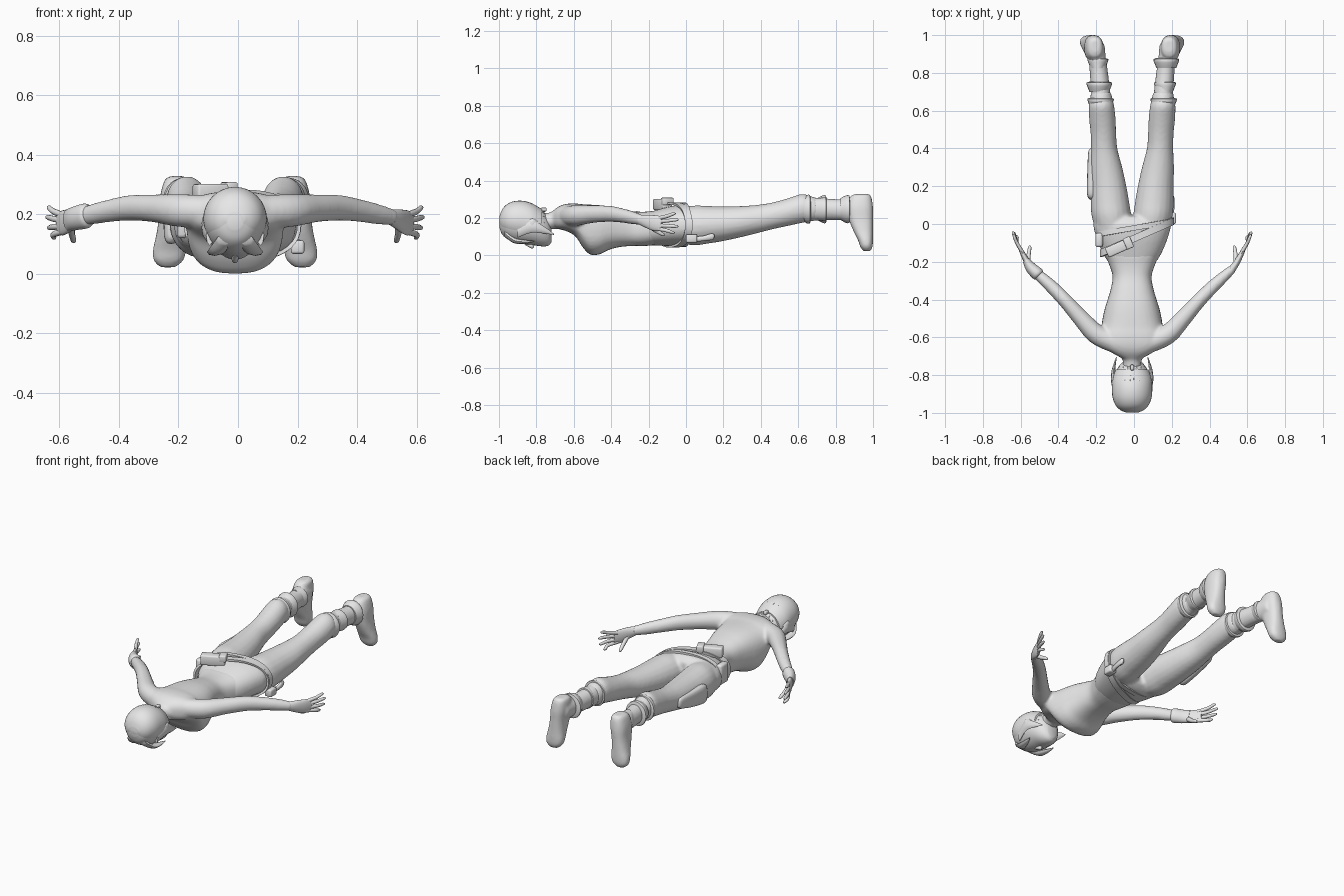
import bpy, bmesh, math
from mathutils import Vector, Matrix

CX = -0.01          # body centre line
grey = bpy.data.materials.new("plain_grey")
grey.diffuse_color = (0.8, 0.8, 0.8, 1)


def smooth_path(pts, steps):
    """Catmull-Rom interpolation of section tuples."""
    out = []
    for i in range(len(pts) - 1):
        a, b, c, d = (pts[max(i - 1, 0)], pts[i], pts[i + 1], pts[min(i + 2, len(pts) - 1)])
        for k in range(steps):
            t = k / steps
            out.append([0.5 * (2 * q + (r - p) * t + (2 * p - 5 * q + 4 * r - s) * t * t
                        + (3 * q - p - 3 * r + s) * t ** 3) for p, q, r, s in zip(a, b, c, d)])
    return out + [list(pts[-1])]


def loft(bm, pts, side=1, axis=None, up=(0, 0, 1), power=2.0, n=20, steps=4):
    """Tube through (x, y, z, half width, half height) sections."""
    path = smooth_path(pts, steps)
    pos = [Vector((CX + side * p[0], p[1], p[2])) for p in path]
    rings = []
    for i, p in enumerate(path):
        t = Vector(axis) if axis else pos[min(i + 1, len(pos) - 1)] - pos[max(i - 1, 0)]
        u = t.normalized().cross(Vector(up)).normalized()
        v = u.cross(t.normalized())
        ring = []
        for k in range(n):
            c, s = math.cos(2 * math.pi * k / n), math.sin(2 * math.pi * k / n)
            c = math.copysign(abs(c) ** (2 / power), c)
            s = math.copysign(abs(s) ** (2 / power), s)
            ring.append(bm.verts.new(pos[i] + u * c * max(p[3], 0.002) + v * s * max(p[4], 0.002)))
        rings.append(ring)
    for r, q in zip(rings, rings[1:]):
        for k in range(n):
            bm.faces.new((r[k], r[(k + 1) % n], q[(k + 1) % n], q[k]))
    bm.faces.new(rings[0][::-1])
    bm.faces.new(rings[-1])


def spans(rows):
    """Rows (y, top z, bottom z, half width[, x]) to loft sections."""
    return [(r[4] if len(r) > 4 else 0, r[0], (r[1] + r[2]) / 2, r[3], (r[1] - r[2]) / 2) for r in rows]


def finish(name, bm, voxel=0, angle=50):
    bmesh.ops.recalc_face_normals(bm, faces=bm.faces)
    me = bpy.data.meshes.new(name)
    bm.to_mesh(me)
    bm.free()
    me.materials.append(grey)
    ob = bpy.data.objects.new(name, me)
    bpy.context.collection.objects.link(ob)
    bpy.context.view_layer.objects.active = ob
    ob.select_set(True)
    bpy.ops.object.shade_smooth_by_angle(angle=math.radians(angle))
    ob.select_set(False)
    if voxel:       # blend overlapping tubes into one skin
        m = ob.modifiers.new("blend", 'REMESH')
        m.mode, m.voxel_size, m.use_smooth_shade = 'VOXEL', voxel, True
        m = ob.modifiers.new("soften", 'SMOOTH')
        m.factor, m.iterations = 0.5, 5
    return ob


def part(name, pts, **kw):
    bm = bmesh.new()
    loft(bm, pts, **kw)
    return finish(name, bm)


def box(name, loc, size, rot=0, bevel=0.008):
    bm = bmesh.new()
    bmesh.ops.create_cube(bm, size=1, matrix=Matrix.Translation(loc) @ Matrix.Rotation(rot, 4, 'Z')
                          @ Matrix.Diagonal((*size, 1)))
    bmesh.ops.bevel(bm, geom=bm.edges[:], offset=bevel, segments=2, affect='EDGES', profile=0.5)
    return finish(name, bm)


Y = (0, 1, 0)
# Upper body: torso, neck and arms
bm = bmesh.new()
loft(bm, spans([(-.715, .235, .16, .045), (-.68, .262, .14, .11), (-.64, .275, .13, .158),
                (-.59, .277, .10, .165), (-.55, .273, .04, .163), (-.51, .271, .003, .158),
                (-.46, .268, .006, .148), (-.41, .262, .03, .133), (-.35, .25, .045, .115),
                (-.28, .235, .05, .103), (-.22, .233, .05, .12), (-.16, .24, .055, .145)]),
     axis=Y, power=2.5, n=32)
loft(bm, spans([(-.83, .235, .12, .05), (-.76, .225, .13, .048), (-.71, .235, .14, .052),
                (-.65, .255, .14, .07)]), axis=Y)
for s in (1, -1):
    loft(bm, [(.10, -.625, .21, .055, .055), (.19, -.583, .213, .053, .055), (.27, -.5, .22, .045, .047),
              (.35, -.41, .222, .038, .043), (.42, -.338, .212, .035, .038), (.48, -.283, .2, .03, .034),
              (.535, -.235, .188, .022, .027)], side=s)
finish("upper_body", bm, 0.009)

# Trousers: hips and both legs
bm = bmesh.new()
loft(bm, spans([(-.2, .23, .055, .128), (-.15, .245, .052, .158), (-.07, .265, .05, .19),
                (0, .27, .052, .205), (.04, .24, .08, .17)]), axis=Y, power=2.3, n=32)
for s in (1, -1):
    loft(bm, spans([(-.06, .25, .07, .09, .095), (.04, .266, .053, .104, .11), (.12, .264, .063, .102, .118),
                    (.2, .262, .076, .095, .125), (.3, .264, .098, .085, .137), (.4, .272, .123, .07, .148),
                    (.48, .287, .143, .068, .152), (.55, .307, .158, .07, .157), (.62, .328, .173, .068, .162),
                    (.66, .318, .18, .06, .163), (.70, .308, .186, .053, .165)]), side=s, axis=Y)
finish("trousers", bm, 0.009)

# Boots: shaft, foot, folds
for s, tag in ((1, "right"), (-1, "left")):
    bm = bmesh.new()
    loft(bm, spans([(.66, .312, .182, .052, .163), (.74, .305, .188, .05, .17), (.82, .3, .188, .048, .178),
                    (.88, .305, .185, .046, .185), (.95, .3, .19, .045, .19)]), side=s, axis=Y)
    feet = [(.328, .91, .975, .022), (.315, .88, .99, .04), (.26, .862, 1, .05), (.19, .872, 1, .047),
            (.13, .895, 1, .05), (.08, .92, 1, .056), (.045, .932, .997, .05), (.022, .95, .985, .025)]
    loft(bm, [(.195 + (.33 - z) * .1, (a + b) / 2, z, w, (b - a) / 2) for z, a, b, w in feet],
         side=s, axis=(0, 0, -1), up=Y, power=2.4)
    finish(tag + "_boot", bm, 0.008)
    for j, (y, w) in enumerate([(.645, .07), (.73, .068 if s < 0 else .058), (.855, .055 if s < 0 else .068)]):
        part(f"{tag}_boot_fold_{j + 1}",
             spans([(y - .03, .305, .19, w - .016, .167 + j * .007), (y, .245 + w * 1.1, .245 - w * 1.05, w - .004, .167 + j * .007),
                    (y + .018, .245 + w * 1.1, .245 - w * 1.05, w, .167 + j * .007),
                    (y + .024, .29, .2, w - .02, .167 + j * .007)]), side=s, axis=Y, steps=2)

# Hands
for s, tag in ((1, "right"), (-1, "left")):
    bm = bmesh.new()
    loft(bm, [(.525, -.245, .19, .02, .026), (.55, -.21, .182, .017, .035), (.575, -.165, .172, .014, .042),
              (.592, -.13, .17, .01, .038)], side=s)
    for z0, x1, y1, z1 in ((.198, .628, -.055, .222), (.18, .632, -.04, .19), (.16, .627, -.042, .155),
                           (.142, .612, -.06, .122)):
        loft(bm, [(.58, -.15, z0, .01, .011), (.61, -.1, (z0 + z1) / 2, .009, .01), (x1 - .004, y1 - .012, z1, .008, .008),
                  (x1, y1, z1, .003, .003)], side=s, n=10)
    loft(bm, [(.55, -.205, .165, .013, .014), (.548, -.165, .135, .011, .012), (.542, -.125, .112, .009, .009),
              (.54, -.115, .107, .003, .003)], side=s, n=10)
    finish(tag + "_hand", bm)
part("left_glove_cuff", [(.49, -.275, .197, .026, .03), (.5, -.265, .195, .034, .042), (.535, -.232, .187, .03, .04),
                         (.56, -.195, .18, .02, .038)], side=-1)

# Head, face down
skull = [(-.998, .20, .15, .025), (-.985, .235, .115, .055), (-.96, .265, .09, .08), (-.92, .283, .07, .096),
         (-.87, .285, .06, .1), (-.82, .27, .055, .097), (-.77, .24, .048, .08), (-.735, .2, .052, .055),
         (-.72, .15, .07, .03)]
part("head", spans(skull), axis=Y, n=32)
part("nose", [(0, -.86, .065, .009, .01), (0, -.825, .05, .012, .014), (0, -.812, .052, .006, .008)], axis=Y, n=10)
# Hair shell over the crown and back of the head
bm = bmesh.new()
loft(bm, spans([(y, t + .006, b + .015, w + .007) for y, t, b, w in skull[:7]]), axis=Y, n=32)
bmesh.ops.bisect_plane(bm, geom=bm.verts[:] + bm.edges[:] + bm.faces[:], clear_outer=True, dist=1e-5,
                       plane_co=(0, -.84, .14), plane_no=Vector((0, .45, -1)))
finish("hair_shell", bm)
for s, tag in ((1, "right"), (-1, "left")):
    part(tag + "_ear", [(.095, -.85, .17, .008, .02), (.102, -.82, .17, .01, .026), (.094, -.79, .165, .006, .014)],
         side=s, axis=Y, n=12)
    part(tag + "_long_lock", [(.085, -.9, .13, .012, .035), (.1, -.83, .155, .012, .035), (.098, -.77, .14, .009, .022),
                              (.083, -.705, .112, .002, .003)], side=s, axis=Y, n=8)
    part(tag + "_fringe_lock", [(.03, -.97, .12, .03, .02), (.06, -.92, .08, .03, .015), (.075, -.86, .072, .018, .01),
                                (.085, -.81, .075, .002, .002)], side=s, axis=Y, n=8)
# Zigzag ends along the nape
bm = bmesh.new()
for k in range(7):
    a = math.radians(30 + 20 * k)
    x, z = .088 * math.cos(a), .15 + .118 * math.sin(a)
    loft(bm, [(x, -.83, z, .018, .016), (x * .9, -.79, z - .018, .012, .01), (x * .85, -.755, z - .035, .002, .002)],
         axis=Y, n=6, steps=2)
finish("nape_locks", bm)
box("hair_knot", (CX, -.76, .245), (.02, .03, .02), 0, .005)


def belt(name, x, rx, y, tilt, zt, zb, width, thick=.012):
    """Slanted band around the hips."""
    bm = bmesh.new()
    n, rings = 40, []
    for k in range(n):
        a = 2 * math.pi * k / n
        c, s = (math.copysign(abs(f) ** .87, f) for f in (math.cos(a), math.sin(a)))
        rings.append([bm.verts.new((x + (rx + r) * c, y + tilt * c + d, (zt + zb) / 2 + ((zt - zb) / 2 + r) * s))
                      for r, d in ((-thick, -width / 2), (0, -width / 2), (0, width / 2), (-thick, width / 2))])
    for k in range(n):
        p, q = rings[k], rings[(k + 1) % n]
        for j in range(4):
            bm.faces.new((p[j], p[(j + 1) % 4], q[(j + 1) % 4], q[j]))
    return finish(name, bm, angle=30)


# Belts and gear
belt("slanted_belt", .015, .196, -.07, .085, .283, .042, .04)
belt("hip_belt", .005, .208, -.02, .035, .282, .045, .028)
turn = math.radians(24)
box("back_pouch", (-.08, -.125, .272), (.14, .055, .06), turn)
box("pouch_flap", (-.03, -.1, .288), (.04, .062, .04), turn, .006)
box("hip_pouch", (-.185, -.085, .18), (.04, .075, .12), 0, .012)
box("belt_buckle", (.2, .03, .09), (.045, .06, .045))
part("buckle_strap", [(.2, .03, .085, .012, .018), (.215, .09, .09, .01, .014), (.213, .14, .1, .01, .018),
                      (.21, .15, .1, .004, .006)], n=10)
part("thigh_holster", spans([(.13, .19, .12, .012, .212), (.16, .215, .1, .024, .215), (.28, .215, .12, .024, .213),
                             (.38, .215, .15, .02, .212), (.4, .2, .17, .01, .21)]), side=-1, axis=Y, power=3, n=16)
